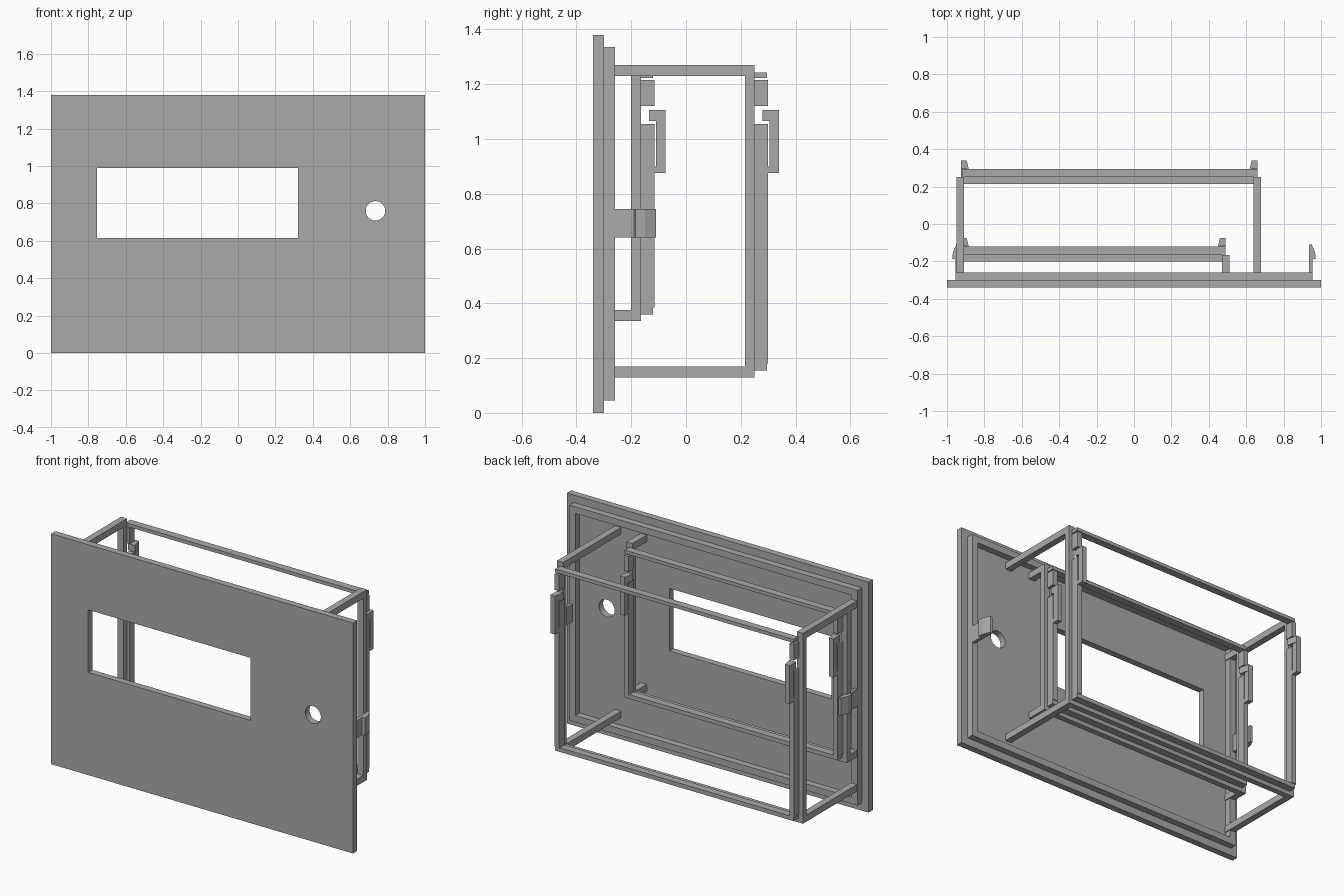
import bpy, bmesh, math

cube = bpy.data.objects.get("Cube")
if cube:
    bpy.data.objects.remove(cube, do_unlink=True)

grey = bpy.data.materials.new("matte_grey")
grey.use_nodes = True
colour = (0.4, 0.4, 0.4, 1)
grey.diffuse_color = colour
grey.node_tree.nodes["Principled BSDF"].inputs["Base Color"].default_value = colour


def add_object(name, bm):
    bmesh.ops.recalc_face_normals(bm, faces=bm.faces)
    mesh = bpy.data.meshes.new(name)
    bm.to_mesh(mesh)
    bm.free()
    mesh.materials.append(grey)
    obj = bpy.data.objects.new(name, mesh)
    bpy.context.collection.objects.link(obj)
    return obj


def box(bm, x, y, z):
    verts = bmesh.ops.create_cube(bm, size=1)["verts"]
    for v in verts:
        v.co = [a[0] if c < 0 else a[1] for c, a in zip(v.co, (x, y, z))]


def boxes(name, *parts):
    bm = bmesh.new()
    for part in parts:
        box(bm, *part)
    return add_object(name, bm)


def prism(name, points, z):
    """Extrude an outline in x and y between two heights."""
    bm = bmesh.new()
    face = bm.faces.new([bm.verts.new((px, py, z[0])) for px, py in points])
    new = bmesh.ops.extrude_face_region(bm, geom=[face])["geom"]
    for v in new:
        if isinstance(v, bmesh.types.BMVert):
            v.co.z = z[1]
    return add_object(name, bm)


def cut(target, cutter):
    cutter.hide_render = True
    cutter.hide_set(True)
    mod = target.modifiers.new("cut", 'BOOLEAN')
    mod.object = cutter
    mod.solver = 'EXACT'
    bpy.context.view_layer.objects.active = target
    bpy.ops.object.modifier_apply(modifier=mod.name)
    bpy.data.objects.remove(cutter, do_unlink=True)


# Front panel with display window and round button hole
panel = boxes("front_panel", ((-1, 1), (-.34, -.30), (0, 1.38)))
cut(panel, boxes("window_cutter", ((-.755, .32), (-.5, 0), (.615, .99))))
hole = [(.735 + .052 * math.cos(a * math.tau / 40), .76 + .052 * math.sin(a * math.tau / 40))
        for a in range(40)]
hole_cutter = prism("hole_cutter", [(x, -z) for x, z in hole], (-.5, 0))
for v in hole_cutter.data.vertices:
    v.co = (v.co.x, v.co.z, -v.co.y)
cut(panel, hole_cutter)

# Raised rim on the back of the panel
rim = boxes("panel_rim", ((-.955, .955), (-.30, -.26), (.045, 1.335)))
cut(rim, boxes("rim_cutter", ((-.915, .915), (-.5, 0), (.085, 1.295))))


def carrier(name, left, right, low, back):
    """Standoff frame carrying two slotted rails with hooks."""
    high, bar, front = 1.27, .04, back - .035
    lows, highs = (low, low + bar), (high - bar, high)
    xs = ((left, left + bar), (right - bar, right))
    # Standoff arms, uprights and lower crossbar
    boxes(name + "_arms", *[(x, (-.30, back), z) for x in xs for z in (lows, highs)])
    boxes(name + "_uprights", *[(x, (front, back), (low + bar, high - bar)) for x in xs])
    boxes(name + "_crossbar", ((left + bar, right - bar), (front, back), lows))
    # Slim ledges above and below the mounted board
    span, lip = (left + .03, right - .02), (back, back + .045)
    boxes(name + "_ledges", (span, lip, (1.222, 1.243)), (span, lip, (low + .025, low + .05)))
    for side, edge, d in (("right", left + .025, 1), ("left", right - .02, -1)):
        rail = tuple(sorted((edge, edge + d * .03)))
        # Side rail with a gap for the hook
        boxes(f"{name}_{side}_rail", (rail, (back, back + .05), (low + .05, 1.055)),
              (rail, (back, back + .05), (1.12, 1.215)))
        # Hook: foot, stem and tapered catch
        boxes(f"{name}_{side}_hook", (rail, (back, back + .09), (.875, .90)),
              (rail, (back + .055, back + .09), (.90, 1.065)))
        prism(f"{name}_{side}_catch",
              [(edge, back + .03), (edge, back + .09), (edge + d * .03, back + .09),
               (edge + d * .045, back + .03)], (1.065, 1.105))


carrier("rear_carrier", -.95, .68, .13, .25)
carrier("front_carrier", -.95, .51, .335, -.165)

# Snap latches on both sides of the panel
for side, d in (("left", 1), ("right", -1)):
    outline = [(.935, -.30), (.955, -.30), (.955, -.19), (.972, -.185),
               (.968, -.15), (.95, -.11), (.935, -.11)]
    prism(side + "_snap_latch", [(d * x, y) for x, y in outline], (.64, .745))
